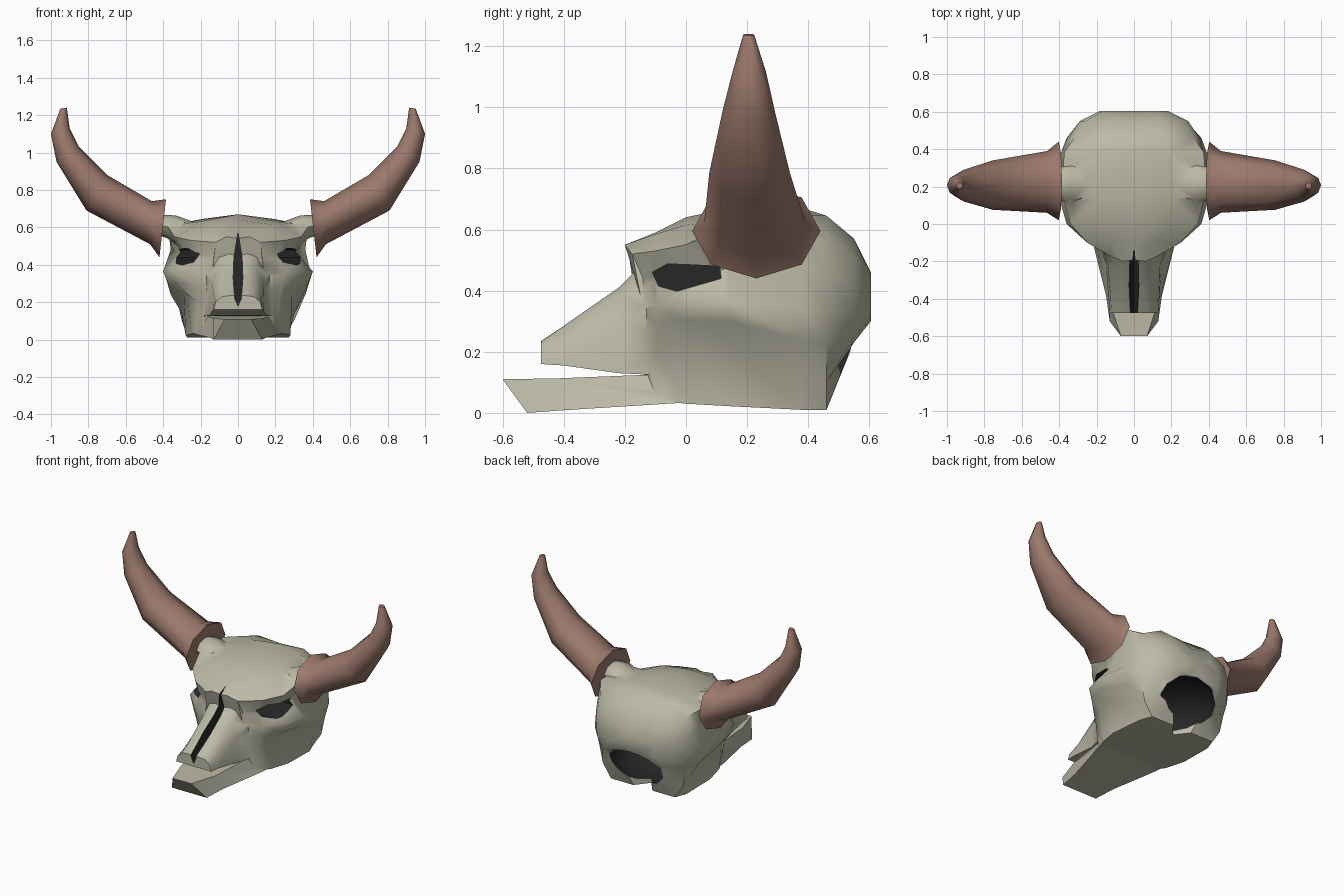
import bpy, bmesh
from math import cos, sin, tau, radians
from mathutils import Matrix

if "Cube" in bpy.data.objects:
    bpy.data.objects.remove(bpy.data.objects["Cube"])


def material(name, rgb):
    m = bpy.data.materials.new(name)
    m.diffuse_color = (*rgb, 1)
    m.use_nodes = True
    m.node_tree.nodes["Principled BSDF"].inputs["Base Color"].default_value = m.diffuse_color
    return m


BONE = material("bone", (0.50, 0.49, 0.385))
HORN = material("horn", (0.33, 0.19, 0.15))
DARK = material("cavity", (0.02, 0.02, 0.02))


def finish(name, bm, mat):
    bmesh.ops.recalc_face_normals(bm, faces=bm.faces)
    me = bpy.data.meshes.new(name)
    bm.to_mesh(me)
    bm.free()
    me.materials.append(mat)
    ob = bpy.data.objects.new(name, me)
    bpy.context.collection.objects.link(ob)
    return ob


def loft(name, rings, mat):
    """Skin closed rings of equal length and cap both ends."""
    bm = bmesh.new()
    vs = [[bm.verts.new(p) for p in r] for r in rings]
    n = len(vs[0])
    for a, b in zip(vs, vs[1:]):
        for i in range(n):
            j = (i + 1) % n
            bm.faces.new((a[i], a[j], b[j], b[i]))
    bm.faces.new(vs[0])
    bm.faces.new(vs[-1])
    return finish(name, bm, mat)


def both(half):
    """Mirror a half ring across x = 0."""
    return half + [(-x, y, z) for x, y, z in reversed(half) if x > 0]


def smooth(ob, angle):
    bpy.ops.object.select_all(action='DESELECT')
    ob.select_set(True)
    bpy.context.view_layer.objects.active = ob
    bpy.ops.object.shade_smooth_by_angle(angle=radians(angle))


def boolean(ob, other, op):
    m = ob.modifiers.new(op, 'BOOLEAN')
    m.operation, m.object, m.solver = op, other, 'EXACT'
    m.material_mode = 'TRANSFER'
    bpy.context.view_layer.objects.active = ob
    bpy.ops.object.modifier_apply(modifier=m.name)
    bpy.data.objects.remove(other)


# Cranium: y, top centre z, then half section from top to bottom edge
sections = [
    (-.20, .54, (.06, .55), (.12, .52), (.13, .44), (.14, .34), (.15, .25), (.15, .17), (.12, .13)),
    (-.10, .59, (.13, .585), (.25, .53), (.22, .44), (.25, .35), (.24, .29), (.22, .20), (.20, .04)),
    (.00, .64, (.18, .615), (.34, .55), (.29, .46), (.36, .37), (.34, .305), (.27, .25), (.25, .03)),
    (.14, .67, (.21, .63), (.38, .61), (.31, .47), (.40, .365), (.375, .30), (.29, .24), (.28, .022)),
    (.38, .67, (.19, .645), (.375, .61), (.36, .48), (.39, .345), (.36, .24), (.30, .14), (.27, .01)),
    (.46, .635, (.17, .645), (.32, .57), (.35, .45), (.36, .33), (.33, .23), (.30, .10), (.24, .01)),
    (.55, .54, (.14, .57), (.26, .51), (.29, .42), (.28, .32), (.24, .25), (.18, .23), (.10, .24)),
    (.605, .42, (.10, .46), (.16, .45), (.18, .40), (.18, .33), (.15, .31), (.10, .30), (.06, .31)),
]
rings = []
for y, top, *pts in sections:
    half = [(0, y, top)] + [(x, y, z) for x, z in pts] + [(0, y, pts[-1][1])]
    rings.append(both(half))
# Lean the front back under the brow
rings[0] = [(x, y + min(.06, .8 * max(0, .55 - z)), z) for x, y, z in rings[0]]
skull = loft("skull", rings, BONE)

# Snout wedge
snout = [
    (-.03, (.05, .55), (.10, .50), (.25, .37), (.22, .12)),
    (-.12, (.05, .51), (.10, .48), (.17, .35), (.18, .125)),
    (-.22, (.05, .41), (.10, .39), (.14, .30), (.15, .13)),
    (-.40, (.05, .285), (.09, .27), (.125, .22), (.135, .155)),
    (-.475, (.04, .235), (.085, .23), (.12, .20), (.13, .16)),
]
boolean(skull, loft("snout", [both([(x, y, z) for x, z in p]) for y, *p in snout], BONE), 'UNION')

# Lower jaw
jaw = [
    [(.07, -.60, .11), (.13, -.52, .0)],
    [(.13, -.42, .113), (.15, -.38, .01)],
    [(.16, -.12, .125), (.23, -.06, .03)],
    [(.20, .02, .13), (.24, .02, .035)],
]
boolean(skull, loft("jaw", [both(h) for h in jaw], BONE), 'UNION')

# Bony cores joining skull and horns
for s in (1, -1):
    core = [[(s * x, .215 + 1.5 * r * cos(tau * i / 8), z + r * sin(tau * i / 8)) for i in range(8)]
            for x, z, r in ((.20, .555, .06), (.33, .585, .078), (.38, .605, .062), (.43, .61, .05))]
    boolean(skull, loft("horn_core", core, BONE), 'UNION')

# Rear cavity, open at the back
bm = bmesh.new()
bmesh.ops.create_uvsphere(bm, u_segments=12, v_segments=8, radius=1,
                          matrix=Matrix.Translation((0, .34, .22)) @ Matrix.Diagonal((.27, .31, .185, 1)))
boolean(skull, finish("rear_cavity", bm, DARK), 'DIFFERENCE')

# Notch between the rear jaw ends
notch = [(-.15, .56), (0, .37), (.15, .56)]
boolean(skull, loft("jaw_notch", [[(x, y, z) for x, y in notch] for z in (-.1, .2)], BONE), 'DIFFERENCE')

# Nasal slit
slit = [(0, .575), (.022, .44), (.026, .33), (.018, .22), (0, .18), (-.018, .22), (-.026, .33), (-.022, .44)]
boolean(skull, loft("nasal_slit", [[(x, y, z) for x, z in slit] for y in (-.7, -.06)], DARK), 'DIFFERENCE')

# Eye sockets
eye = [(-.11, .46), (-.06, .488), (.11, .48), (.115, .44), (-.03, .398), (-.09, .415)]
for s in (1, -1):
    cutter = loft("eye_socket", [[(s * x, y, z) for y, z in eye] for x in (.12, .6)], DARK)
    boolean(skull, cutter, 'DIFFERENCE')
smooth(skull, 48)

# Horns: lower point and upper point in x/z, then y centre and y half width
horn = [
    (.42, .44, .385, .75, .23, .21),
    (.47, .51, .46, .74, .225, .165),
    (.81, .69, .70, .88, .208, .132),
    (.97, .95, .85, 1.03, .205, .085),
    (1.0, 1.10, .90, 1.13, .207, .055),
    (.95, 1.235, .915, 1.24, .205, .018),
]
for s, side in ((1, "right"), (-1, "left")):
    rings = []
    for x0, z0, x1, z1, yc, b in horn:
        ring = []
        for i in range(8):
            c, w = cos(tau * i / 8), sin(tau * i / 8)
            ring.append((s * ((x0 + x1) / 2 + c * (x1 - x0) / 2), yc + b * w,
                         (z0 + z1) / 2 + c * (z1 - z0) / 2))
        rings.append(ring)
    smooth(loft("horn_" + side, rings, HORN), 62)
